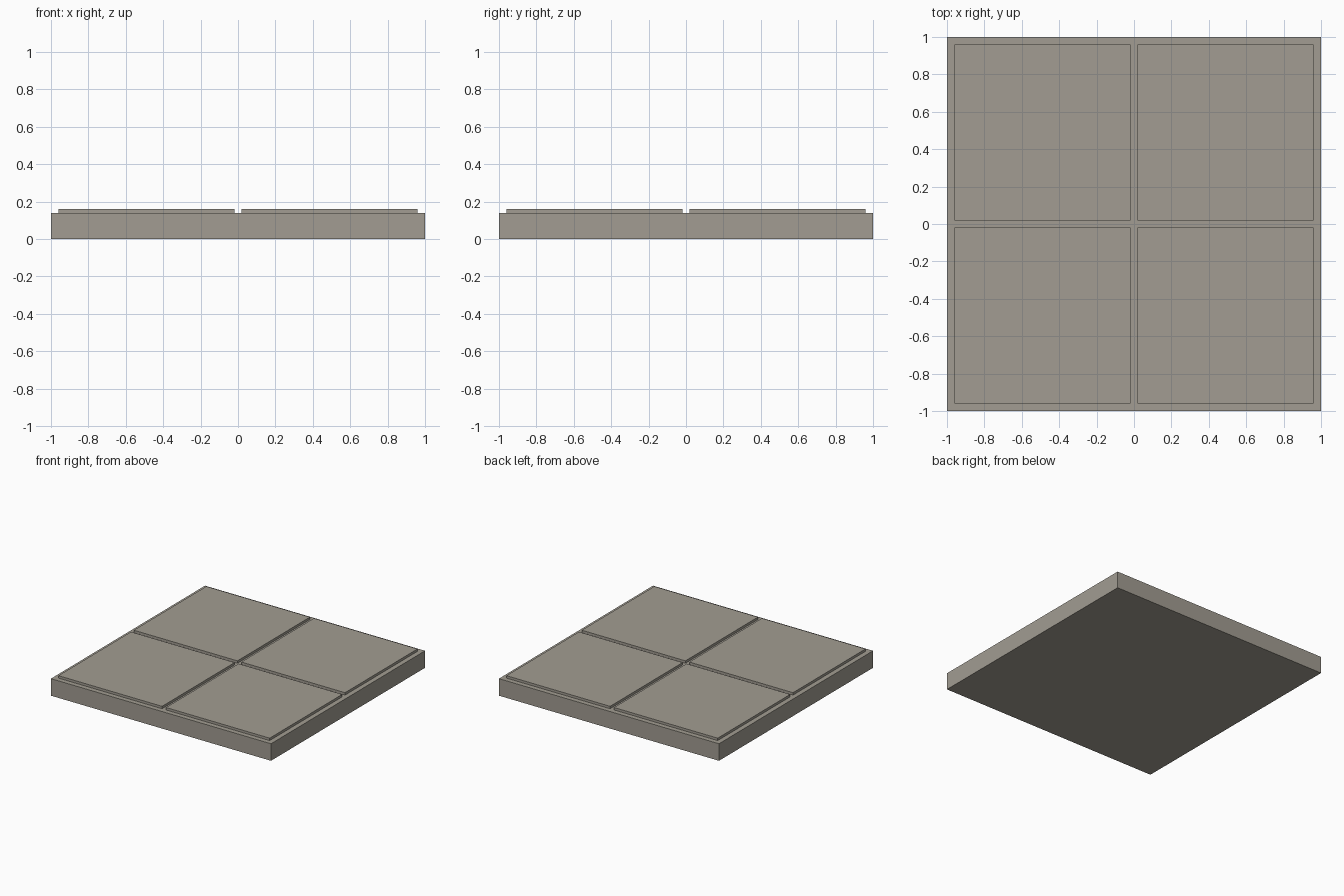
import bpy

if "Cube" in bpy.data.objects:
    bpy.data.objects.remove(bpy.data.objects["Cube"])

stone = bpy.data.materials.new("warm_grey_stone")
stone.diffuse_color = (0.36, 0.335, 0.287, 1.0)
stone.use_nodes = True
stone.node_tree.nodes["Principled BSDF"].inputs["Base Color"].default_value = stone.diffuse_color


def box(name, lo, hi):
    """Axis-aligned box between two corners."""
    bpy.ops.mesh.primitive_cube_add(size=1, location=[(a + b) / 2 for a, b in zip(lo, hi)])
    ob = bpy.context.object
    ob.name = name
    ob.scale = [b - a for a, b in zip(lo, hi)]
    bpy.ops.object.transform_apply(location=False, rotation=False, scale=True)
    ob.data.materials.append(stone)
    return ob


# Base slab
box("floor_slab", (-1, -1, 0), (1, 1, 0.14))

# Four raised paving tiles with a narrow joint between them, set slightly into the slab
IN, OUT = 0.018, 0.96
for side, (x0, x1) in {"left": (-OUT, -IN), "right": (IN, OUT)}.items():
    for end, (y0, y1) in {"front": (-OUT, -IN), "back": (IN, OUT)}.items():
        box(f"tile_{end}_{side}", (x0, y0, 0.13), (x1, y1, 0.16))
